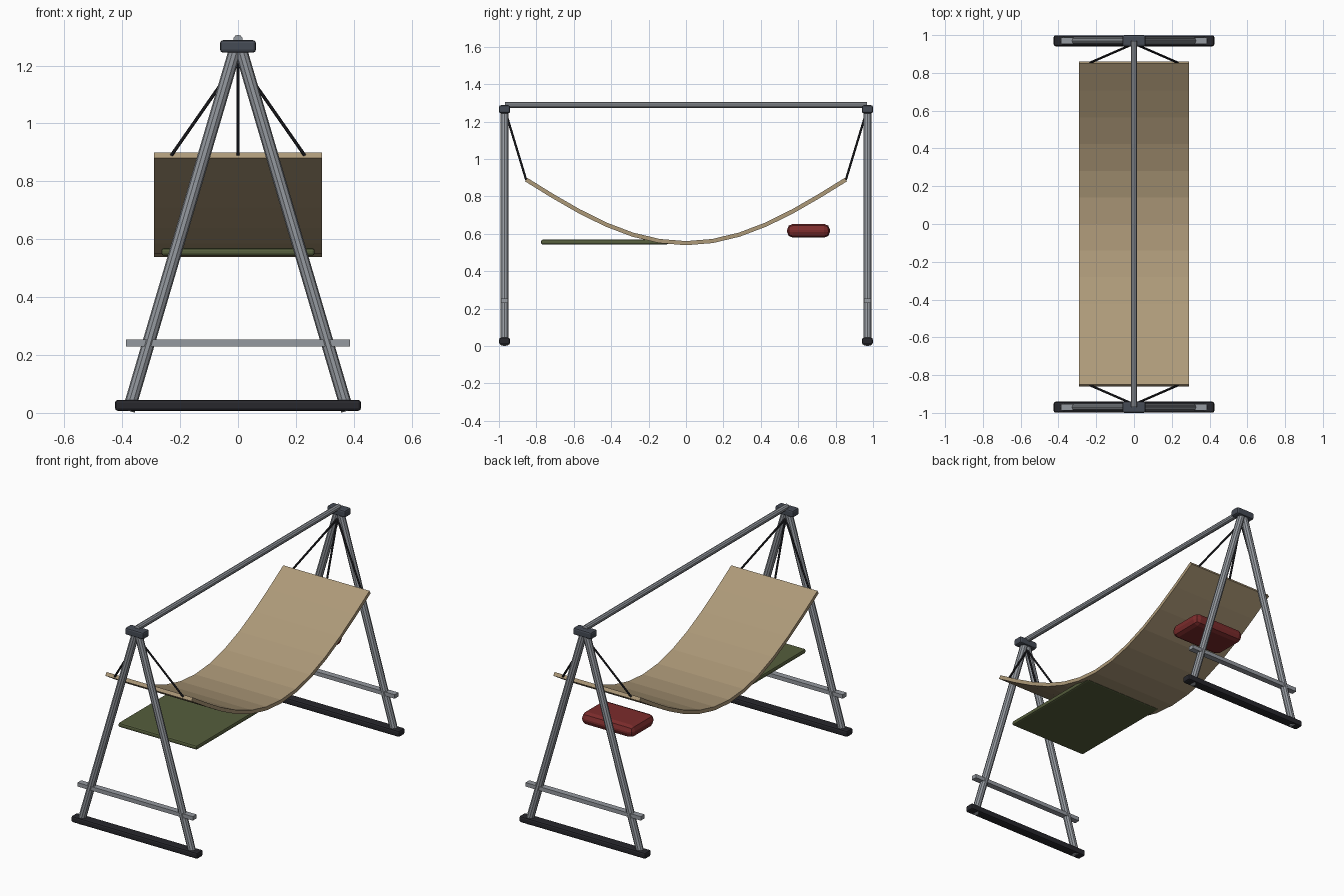
import bpy, bmesh, math
from mathutils import Vector

if "Cube" in bpy.data.objects:
    bpy.data.objects.remove(bpy.data.objects["Cube"])


def material(name, rgb):
    m = bpy.data.materials.new(name)
    m.diffuse_color = (*rgb, 1)
    m.use_nodes = True
    m.node_tree.nodes["Principled BSDF"].inputs["Base Color"].default_value = m.diffuse_color
    return m


STEEL = material("steel", (0.30, 0.32, 0.35))
RUBBER = material("rubber", (0.02, 0.02, 0.025))
SLATE = material("slate", (0.06, 0.07, 0.09))
CANVAS = material("canvas", (0.42, 0.32, 0.19))
GREEN = material("olive", (0.09, 0.11, 0.045))
RED = material("red", (0.20, 0.025, 0.025))


def finish(name, bm, mat):
    bmesh.ops.recalc_face_normals(bm, faces=bm.faces)
    me = bpy.data.meshes.new(name)
    bm.to_mesh(me)
    bm.free()
    ob = bpy.data.objects.new(name, me)
    bpy.context.collection.objects.link(ob)
    me.materials.append(mat)
    return ob


def box(name, centre, size, mat, bevel=0, segments=2):
    bm = bmesh.new()
    bmesh.ops.create_cube(bm, size=1)
    bmesh.ops.scale(bm, vec=size, verts=bm.verts)
    if bevel:
        bmesh.ops.bevel(bm, geom=bm.edges[:], offset=bevel, segments=segments,
                        profile=0.5, affect='EDGES')
    ob = finish(name, bm, mat)
    ob.location = centre
    return ob


def tube(name, a, b, radius, mat, sides=10):
    a, b = Vector(a), Vector(b)
    bm = bmesh.new()
    bmesh.ops.create_cone(bm, cap_ends=True, segments=sides, radius1=radius,
                          radius2=radius, depth=(b - a).length)
    ob = finish(name, bm, mat)
    ob.location = (a + b) / 2
    ob.rotation_euler = (b - a).to_track_quat('Z', 'Y').to_euler()
    return ob


# A-frames at both ends, with hanging ropes
for end, s in (("front", -1), ("back", 1)):
    y = s * 0.97
    box(end + "_foot_bar", (0, y, 0.026), (0.85, 0.058, 0.038), RUBBER, 0.01)
    box(end + "_cross_bar", (0, y, 0.242), (0.775, 0.036, 0.024), STEEL)
    box(end + "_apex_bracket", (0, y, 1.266), (0.124, 0.06, 0.043), SLATE, 0.01)
    for side, t in (("left", -1), ("right", 1)):
        tube(f"{end}_{side}_leg", (t * 0.378, y, 0.007), (t * 0.008, y, 1.26), 0.022, STEEL)
    for side, x in (("left", -0.23), ("middle", 0), ("right", 0.23)):
        tube(f"{end}_{side}_rope", (0, s * 0.955, 1.22), (x, s * 0.855, 0.89), 0.006, RUBBER, 8)

# Ridge pole
tube("ridge_pole", (0, -0.968, 1.289), (0, 0.968, 1.289), 0.017, STEEL)

# Sagging fabric bed: curved strip with thickness
bm = bmesh.new()
N, T = 12, 0.011
rows = []
for i in range(N + 1):
    u = i / N
    y, z = -0.855 + 1.71 * u, 0.89 - 0.34 * math.sin(math.pi * u)
    slope = -0.34 * math.pi * math.cos(math.pi * u) / 1.71
    n = Vector((0, -slope, 1)).normalized() * T
    rows.append([bm.verts.new((x, y + k * n.y, z + k * n.z))
                 for x, k in ((-0.29, -1), (0.29, -1), (0.29, 1), (-0.29, 1))])
for a, b in zip(rows, rows[1:]):
    for j in range(4):
        bm.faces.new((a[j], a[(j + 1) % 4], b[(j + 1) % 4], b[j]))
bm.faces.new(rows[0])
bm.faces.new(rows[-1])
finish("hammock_bed", bm, CANVAS)

# Blanket and pillow
box("blanket", (0, -0.435, 0.556), (0.53, 0.68, 0.026), GREEN, 0.009)
box("pillow", (0, 0.655, 0.616), (0.35, 0.23, 0.074), RED, 0.032)
